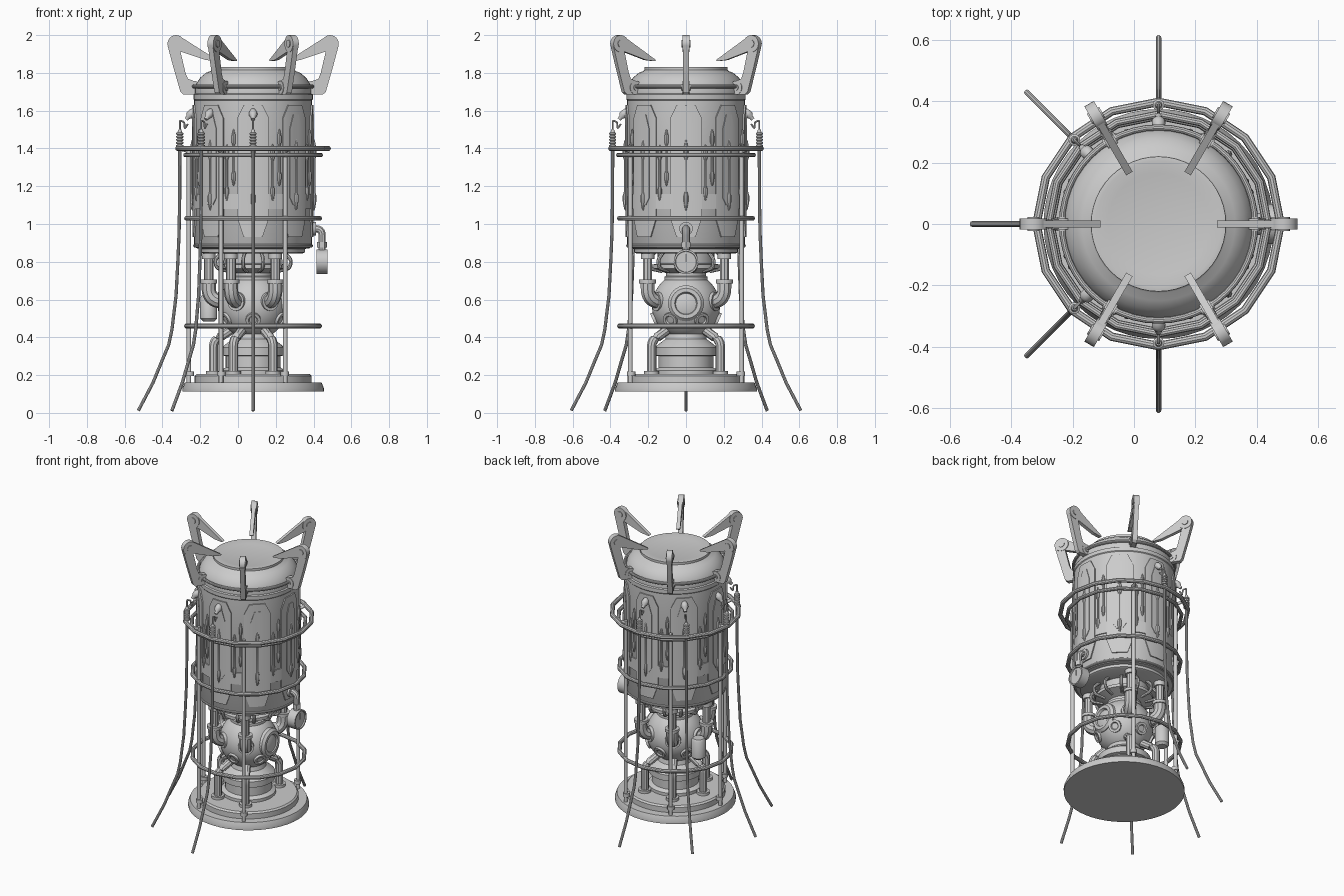
import bpy, bmesh, math
from mathutils import Vector, Matrix

if "Cube" in bpy.data.objects:
    bpy.data.objects.remove(bpy.data.objects["Cube"])

CX = 0.08  # body axis


def polar(r, deg, z):
    a = math.radians(deg)
    return Vector((CX + r * math.cos(a), r * math.sin(a), z))


def finish(name, bm, smooth=True):
    bmesh.ops.remove_doubles(bm, verts=bm.verts, dist=1e-5)
    bmesh.ops.recalc_face_normals(bm, faces=bm.faces)
    me = bpy.data.meshes.new(name)
    bm.to_mesh(me)
    bm.free()
    if smooth:
        me.shade_smooth()
        me.set_sharp_from_angle(angle=math.radians(35))
    ob = bpy.data.objects.new(name, me)
    bpy.context.collection.objects.link(ob)
    return ob


def lathe(name, prof, loc=(CX, 0, 0), axis=(0, 0, 1), seg=48):
    """Spin an (r, z) profile round an axis through loc."""
    bm = bmesh.new()
    vs = [bm.verts.new((r, 0, z)) for r, z in prof]
    es = [bm.edges.new(p) for p in zip(vs, vs[1:])]
    bmesh.ops.spin(bm, geom=vs + es, cent=(0, 0, 0), axis=(0, 0, 1),
                   angle=2 * math.pi, steps=seg, use_duplicate=False)
    rot = Vector((0, 0, 1)).rotation_difference(Vector(axis)).to_matrix().to_4x4()
    bm.transform(Matrix.Translation(loc) @ rot)
    return finish(name, bm)


def rod(name, a, b, r, seg=12):
    a, b = Vector(a), Vector(b)
    n = (b - a).length
    return lathe(name, [(0, 0), (r, 0), (r, n), (0, n)], a, (b - a).normalized(), seg)


def fillet(pts, rad):
    """Round the inner corners of a path."""
    pts = [Vector(p) for p in pts]
    out = [pts[0]]
    for p, c, n in zip(pts, pts[1:], pts[2:]):
        a = c + (p - c).normalized() * rad
        b = c + (n - c).normalized() * rad
        for i in range(7):
            t = i / 6
            out.append(a * (1 - t) ** 2 + c * 2 * t * (1 - t) + b * t * t)
    return out + [pts[-1]]


def tube(name, pts, r, closed=False, res=3):
    cu = bpy.data.curves.new(name, 'CURVE')
    cu.dimensions = '3D'
    cu.bevel_depth, cu.bevel_resolution, cu.use_fill_caps = r, res, True
    sp = cu.splines.new('POLY')
    sp.points.add(len(pts) - 1)
    for q, p in zip(sp.points, pts):
        q.co = (*p, 1)
    sp.use_cyclic_u = closed
    ob = bpy.data.objects.new(name, cu)
    bpy.context.collection.objects.link(ob)
    bpy.ops.object.select_all(action='DESELECT')
    ob.select_set(True)
    bpy.context.view_layer.objects.active = ob
    bpy.ops.object.convert(target='MESH')
    ob.data.shade_smooth()
    ob.data.set_sharp_from_angle(angle=math.radians(35))
    return ob


def curved_plate(name, deg, cols, r0, r1):
    """Plate wrapped on the tank; cols are (offset, bottom z, top z)."""
    bm = bmesh.new()
    rings = []
    for s, lo, hi in cols:
        d = deg + math.degrees(s / r1)
        rings.append([bm.verts.new(polar(r, d, z)) for r, z in
                      ((r0, lo), (r1, lo), (r1, hi), (r0, hi))])
    for p, q in zip(rings, rings[1:]):
        for i in range(4):
            j = (i + 1) % 4
            bm.faces.new((p[i], p[j], q[j], q[i]))
    bm.faces.new(rings[0])
    bm.faces.new(rings[-1])
    return finish(name, bm)


def radial_plate(name, prof, deg, thick):
    """Flat plate from an (r, z) outline, standing along a radius."""
    bm = bmesh.new()
    f = bm.faces.new([bm.verts.new((r, -thick / 2, z)) for r, z in prof])
    ext = bmesh.ops.extrude_face_region(bm, geom=[f])
    bmesh.ops.translate(bm, vec=(0, thick, 0),
                        verts=[v for v in ext['geom'] if isinstance(v, bmesh.types.BMVert)])
    bm.transform(Matrix.Translation((CX, 0, 0)) @ Matrix.Rotation(math.radians(deg), 4, 'Z'))
    return finish(name, bm, False)


# Base, stand, reactor ball and neck
lathe("base", [(0, .112), (.375, .112), (.375, .13), (.363, .16), (.31, .16), (.31, .195),
               (.30, .205), (0, .205)])
lathe("stand", [(.17, .20), (.17, .225), (.145, .24), (.145, .30), (.165, .305), (.165, .345),
                (.15, .36), (.11, .39), (.10, .43)])
lathe("ball", [(.18 * math.sin(math.pi * i / 20), .565 - .18 * math.cos(math.pi * i / 20))
               for i in range(21)])
lathe("neck", [(.10, .68), (.115, .695), (.115, .72), (.105, .725), (.105, .74), (.18, .765),
               (.18, .785), (.15, .79), (.15, .85)])
lathe("porthole", [(.095, .13), (.095, .165), (.08, .18), (.06, .18), (.052, .165), (0, .16)],
      (CX, 0, .58), (1, 0, 0), 32)

# Tank with stepped dome and recessed lid
lathe("tank", [(0, .845), (.265, .845), (.275, .85), (.275, .868), (.30, .872), (.312, .89),
               (.312, 1.655), (.316, 1.66), (.316, 1.685), (.308, 1.69), (.308, 1.72),
               (.30, 1.745), (.28, 1.775), (.25, 1.80), (.225, 1.81), (.22, 1.815), (.22, 1.83),
               (.205, 1.832), (.166, 1.823), (0, 1.823)])
tube("dome_ring", [polar(.315, i * 7.5, 1.728) for i in range(48)], .01, True)
tube("lower_tank_ring", [polar(.307, i * 7.5, .885) for i in range(48)], .01, True)

# Tank cladding: eight long panels, blocks and drop-shaped rods
drop = [(0, 0), (.006, .01), (.013, .05), (.013, .08), (.007, .10), (.007, .27),
        (.013, .29), (.013, .33), (.005, .37), (0, .38)]
for i in range(8):
    a = i * 45
    curved_plate("panel", a, [(-.085, 1.03, 1.56), (-.05, .93, 1.63), (0, .93, 1.63),
                              (.05, .93, 1.63), (.085, 1.03, 1.56)], .30, .320)
    curved_plate("inner_panel", a, [(-.045, 1.14, 1.50), (-.02, 1.10, 1.58), (.02, 1.10, 1.58),
                                    (.045, 1.14, 1.50)], .30, .324)
    curved_plate("block", a + 22.5, [(-.05, 1.08, 1.16), (0, 1.08, 1.16), (.05, 1.08, 1.16)],
                 .30, .319)
    lathe("drop_rod", drop, polar(.322, a, 1.07), seg=8)
    for s in (-1, 1):
        lathe("small_rod", [(r * .85, z * .8) for r, z in drop],
              polar(.317, a + s * 19, 1.12 if s > 0 else 1.2), seg=8)

# Cage rings and posts (the gauge side has no post)
for r, z, t in ((.398, 1.40, .014), (.358, 1.365, .012), (.352, 1.03, .013), (.352, .46, .013)):
    tube("cage_ring", [polar(r, i * 22.5, z) for i in range(16)], t, True)
for a in (60, 120, 180, 240, 300):
    rod("cage_post", polar(.34, a, .16), polar(.34, a, 1.40), .012)
    lathe("post_foot", [(0, 0), (.022, 0), (.022, .025), (0, .025)], polar(.335, a, .195), seg=12)
    rod("ring_tie", polar(.34, a, 1.385), polar(.39, a, 1.40), .01)

    # Upper pipe: tank to ball, with collars
    tube("upper_pipe", fillet([polar(.235, a, .86), polar(.235, a, .60), polar(.14, a, .59)], .06), .026)
    tube("upper_elbow", fillet([polar(.235, a, .69), polar(.235, a, .60), polar(.17, a, .59)], .06), .038)
    lathe("pipe_collar", [(0, 0), (.045, 0), (.045, .02), (0, .02)], polar(.235, a, .685), seg=20)
    lathe("tank_collar", [(0, 0), (.036, 0), (.036, .03), (0, .03)], polar(.235, a, .815), seg=20)
    d = polar(1, a, 0) - Vector((CX, 0, 0))
    lathe("ball_collar", [(0, 0), (.05, 0), (.05, .02), (0, .02)], polar(.165, a, .59), d, 20)

    # Lower pipe: ball to base
    tube("lower_pipe", fillet([polar(.10, a, .45), polar(.16, a, .41), polar(.21, a, .38),
                               polar(.21, a, .20)], .03), .025)
    lathe("lower_collar", [(0, 0), (.04, 0), (.04, .02), (0, .02)], polar(.21, a, .203), seg=20)

# Canister beside the ball and small bolted ports
lathe("canister", [(0, 0), (.03, 0), (.045, .015), (.045, .125), (.035, .14), (0, .14)],
      polar(.25, 160, .485), seg=24)
for a in (30, 90, 150, 210, 270, 330):
    d = (polar(.92, a, -.4) - Vector((CX, 0, 0))).normalized()
    lathe("ball_port", [(.04, 0), (.04, .02), (.025, .02), (.02, .012), (0, .012)],
          Vector((CX, 0, .565)) + d * .17, d, 16)

# Small curled pipes below the tank
for i in range(12):
    a = i * 30 + 15
    tube("curled_pipe", fillet([polar(.13, a, .75), polar(.20, a, .765), polar(.21, a, .81),
                                polar(.17, a, .85)], .02), .01, res=2)

# Gauge on its elbow
tube("gauge_pipe", fillet([polar(.30, 0, .975), polar(.365, 0, .975), polar(.365, 0, .85)], .035), .02)
lathe("gauge_flange", [(0, 0), (.036, 0), (.036, .02), (0, .02)], polar(.312, 0, .975), (1, 0, 0), 20)
lathe("gauge_nut", [(0, 0), (.027, 0), (.027, .03), (0, .03)], polar(.365, 0, .875), seg=6)
lathe("gauge", [(0, 0), (.065, 0), (.065, .06), (.056, .06), (.054, .052), (0, .052)],
      polar(.335, 0, .80), (1, 0, 0), 32)
rod("gauge_needle", polar(.39, 0, .80), polar(.39, 0, .84), .003, 6)

# Clamp arms: round knuckle, tapered claw and lower bracket
for i in range(6):
    a = i * 60
    t = Vector((-math.sin(math.radians(a)), math.cos(math.radians(a)), 0))
    rod("arm_knuckle", polar(.408, a, 1.955) - t * .018, polar(.408, a, 1.955) + t * .018, .045, 24)
    rod("arm_pin", polar(.408, a, 1.955) - t * .023, polar(.408, a, 1.955) + t * .023, .02, 16)
    rod("bracket_pivot", polar(.315, a, 1.722) - t * .018, polar(.315, a, 1.722) + t * .018, .036, 24)
    rod("bracket_pin", polar(.315, a, 1.722) - t * .023, polar(.315, a, 1.722) + t * .023, .016, 16)
    radial_plate("arm_claw", [(.40, 1.998), (.385, 1.992), (.19, 1.868), (.195, 1.862),
                              (.25, 1.868), (.39, 1.915), (.42, 1.955)], a, .024)
    radial_plate("arm_bracket", [(.453, 1.945), (.425, 1.84), (.385, 1.70), (.37, 1.686), (.315, 1.686),
                                 (.31, 1.756), (.345, 1.768), (.358, 1.80), (.385, 1.915),
                                 (.41, 1.96)], a, .03)

# Hanging cables with ribbed plugs, hooks and tank lugs
cable = [(.388, 1.42), (.389, 1.13), (.392, .95), (.398, .81), (.408, .62), (.43, .44),
         (.447, .36), (.485, .27), (.53, .16), (.572, .08), (.608, .012)]
ribs = [(0, 0), (.01, 0)]
for k in range(5):
    ribs += [(.012, .012 + k * .016), (.019, .015 + k * .016), (.019, .023 + k * .016),
             (.012, .026 + k * .016)]
ribs += [(.008, .105), (0, .105)]
for a in (90, 135, 180, 225, 270):
    tube("cable", [polar(r, a, z) for r, z in cable], .009)
    lathe("cable_plug", ribs, polar(.388, a, 1.395), seg=14)
    tube("cable_hook", fillet([polar(r, a, z) for r, z in
                               ((.388, 1.49), (.388, 1.548), (.365, 1.54), (.362, 1.505),
                                (.345, 1.53))], .008), .005)
    d = (polar(.345, a, 1.56) - polar(.31, a, 1.60)).normalized()
    lathe("tank_lug", [(0, 0), (.014, .01), (.022, .03), (.022, .045), (.012, .06), (.01, .075), (0, .075)],
          polar(.305, a, 1.61), d, 14)
